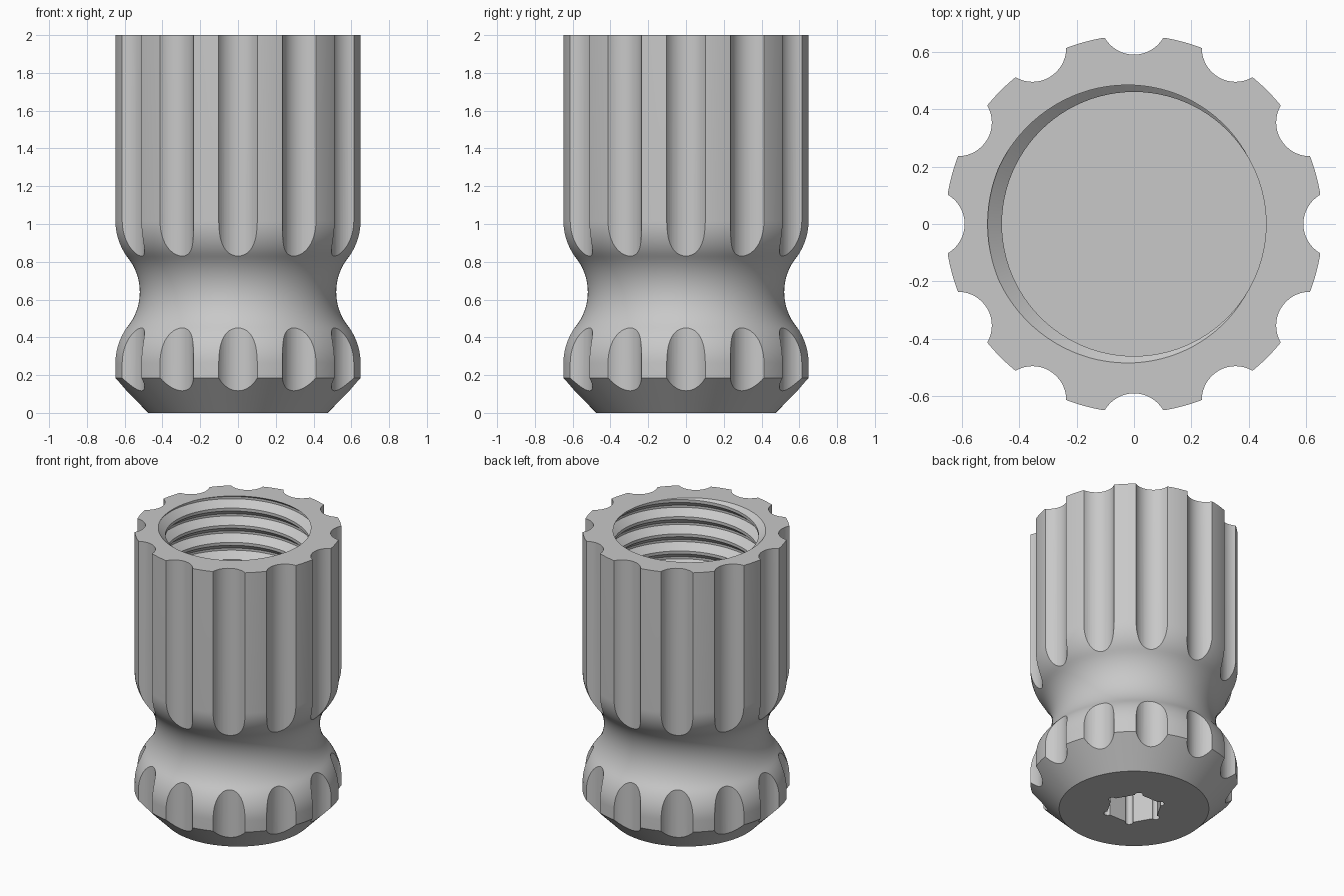
import bpy, bmesh
from math import pi, sin, cos, radians
from mathutils import Matrix

cube = bpy.data.objects.get("Cube")
if cube:
    bpy.data.objects.remove(cube, do_unlink=True)

# Material
grey = bpy.data.materials.new("light grey")
grey.use_nodes = True
colour = (0.58, 0.58, 0.58, 1)
grey.diffuse_color = colour
for node in grey.node_tree.nodes:
    if node.type == 'BSDF_PRINCIPLED':
        node.inputs["Base Color"].default_value = colour

HEIGHT, OUTER, NECK, NECK_Z = 2.0, 0.657, 0.52, 0.64
HOLE_FLOOR = 1.0


def to_object(bm, name):
    bmesh.ops.recalc_face_normals(bm, faces=bm.faces[:])
    mesh = bpy.data.meshes.new(name)
    bm.to_mesh(mesh)
    bm.free()
    ob = bpy.data.objects.new(name, mesh)
    bpy.context.collection.objects.link(ob)
    return ob


def outer_profile():
    """Chamfered foot, waist made of tangent arcs, straight grip."""
    pts = [(0.475, 0), (OUTER, 0.185)]
    sweep, steps = radians(40), 10
    arc = (OUTER - NECK) / 2 / (1 - cos(sweep))
    half = 2 * arc * sin(sweep)
    lower = []
    for i in range(steps + 1):
        a = sweep * i / steps
        lower.append((OUTER - arc * (1 - cos(a)), NECK_Z - half + arc * sin(a)))
    for i in range(steps - 1, -1, -1):
        a = sweep * i / steps
        lower.append((NECK + arc * (1 - cos(a)), NECK_Z - arc * sin(a)))
    upper = [(r, 2 * NECK_Z - z) for r, z in reversed(lower[:-1])]
    return pts + lower + upper + [(OUTER, HEIGHT)]


def revolve(profile, name, n=180):
    bm = bmesh.new()
    rings = [[bm.verts.new((r * cos(2 * pi * i / n), r * sin(2 * pi * i / n), z))
              for i in range(n)] for r, z in profile]
    for a, b in zip(rings, rings[1:]):
        for i in range(n):
            j = (i + 1) % n
            bm.faces.new((a[i], a[j], b[j], b[i]))
    bm.faces.new(rings[0])
    bm.faces.new(rings[-1])
    return to_object(bm, name)


def prisms(name, count, distance, radius, sides, z0, z1):
    """Ring of upright prisms used as cutters."""
    bm = bmesh.new()
    for i in range(count):
        a = 2 * pi * i / count
        place = Matrix.Translation((distance * cos(a), distance * sin(a), (z0 + z1) / 2))
        bmesh.ops.create_cone(bm, cap_ends=True, segments=sides, radius1=radius,
                              radius2=radius, depth=z1 - z0, matrix=place)
    return to_object(bm, name)


def thread_cutter(name, minor=0.46, major=0.51, pitch=0.12, n=96):
    """Right-hand helical thread, trimmed flat at both ends."""
    shape = [(major, -0.065), (major, 0.065), (minor, 0.415), (minor, 0.585)]
    turns = int((HEIGHT - HOLE_FLOOR) / pitch) + 2
    start = HEIGHT - pitch * (turns + 0.5)
    total = n * (turns + 4)
    bm = bmesh.new()
    strands = [[bm.verts.new((r * cos(2 * pi * k / n), r * sin(2 * pi * k / n),
                              start + pitch * (f + k / n)))
                for k in range(total + 1)] for r, f in shape]
    for a, b in zip(strands, strands[1:]):
        for k in range(total):
            bm.faces.new((a[k], a[k + 1], b[k + 1], b[k]))
    a, b = strands[-1], strands[0]
    for k in range(total - n):
        bm.faces.new((a[k], a[k + 1], b[k + n + 1], b[k + n]))
    for z, up in ((HOLE_FLOOR, -1), (HEIGHT + 1.5 * pitch, 1)):
        geom = bm.verts[:] + bm.edges[:] + bm.faces[:]
        bmesh.ops.bisect_plane(bm, geom=geom, dist=1e-6, plane_co=(0, 0, z),
                               plane_no=(0, 0, up), clear_outer=True)
    bmesh.ops.edgeloop_fill(bm, edges=[e for e in bm.edges if e.is_boundary])
    return to_object(bm, name)


def cut(body, cutter):
    mod = body.modifiers.new(cutter.name, 'BOOLEAN')
    mod.operation = 'DIFFERENCE'
    mod.solver = 'EXACT'
    mod.object = cutter
    bpy.context.view_layer.objects.active = body
    bpy.ops.object.modifier_apply(modifier=mod.name)
    bpy.data.objects.remove(cutter, do_unlink=True)


# Body of revolution
body = revolve(outer_profile(), "fluted_cap_body")
body.data.materials.append(grey)

# Grip flutes, threaded bore, hex socket with relieved corners
cut(body, prisms("flute_cutter", 12, 0.708, 0.118, 48, -0.1, HEIGHT + 0.1))
cut(body, thread_cutter("thread_cutter"))

# Rotating the prism puts the hexagon's corners on the x axis
hexagon = prisms("hex_cutter", 1, 0, 0.185, 6, -0.1, 0.3)
angle = pi / 6 if max(v.co.x for v in hexagon.data.vertices) < 0.18 else 0
hexagon.data.transform(Matrix.Rotation(angle, 4, 'Z'))
cut(body, hexagon)
cut(body, prisms("corner_relief_cutter", 6, 0.178, 0.025, 16, -0.1, 0.3))

# Smooth shading with crisp edges
bpy.ops.object.select_all(action='DESELECT')
body.select_set(True)
bpy.context.view_layer.objects.active = body
bpy.ops.object.shade_smooth_by_angle(angle=radians(25))
